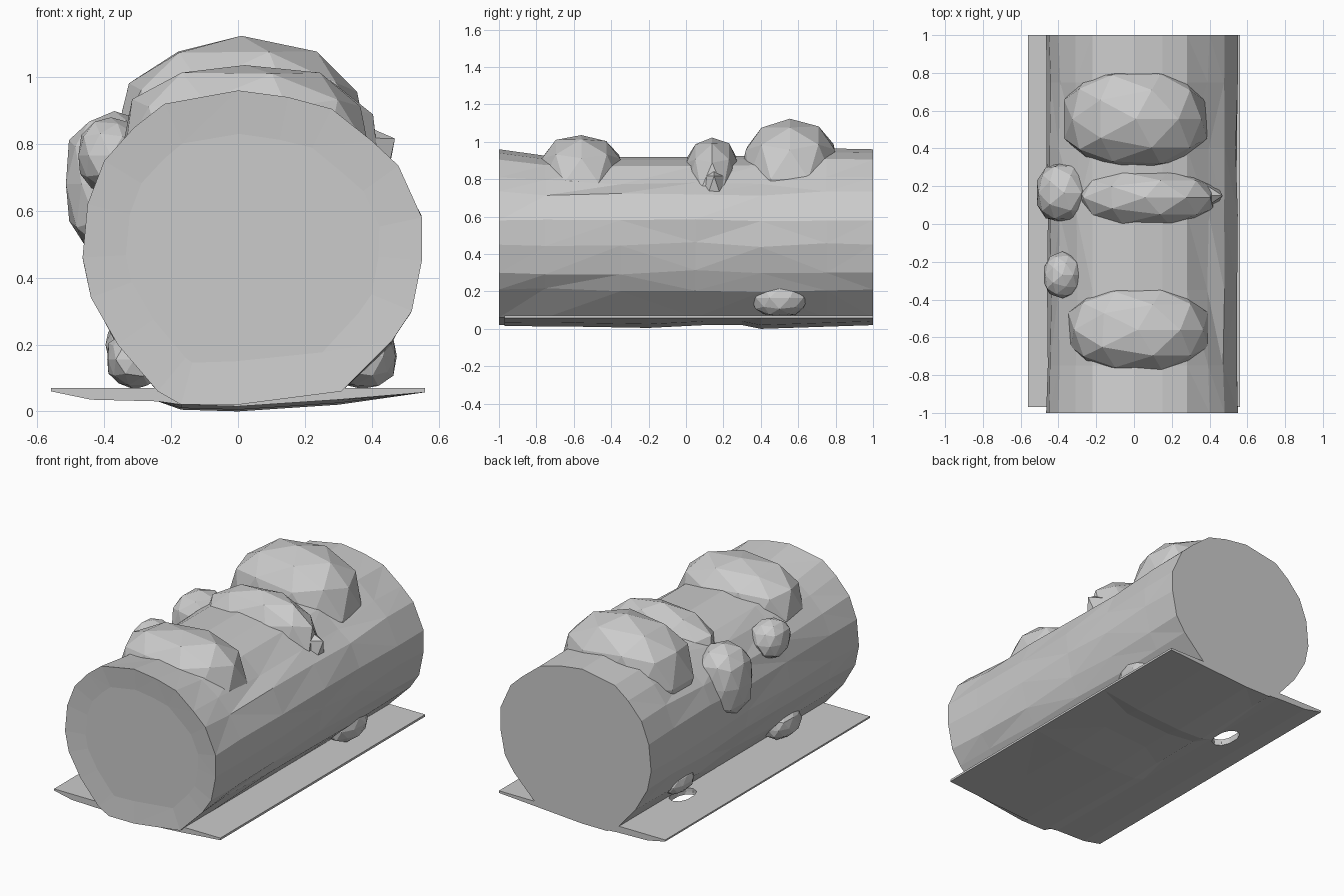
import bpy, bmesh, random
from mathutils import Vector

if "Cube" in bpy.data.objects:
    bpy.data.objects.remove(bpy.data.objects["Cube"])

random.seed(4)


def finish(name, bm):
    bmesh.ops.recalc_face_normals(bm, faces=bm.faces)
    me = bpy.data.meshes.new(name)
    bm.to_mesh(me)
    bm.free()
    ob = bpy.data.objects.new(name, me)
    bpy.context.collection.objects.link(ob)
    return ob


def loft(name, sections, inset=False):
    """Skin closed x-z profiles placed along y."""
    bm = bmesh.new()
    rings = [[bm.verts.new((x, y, z)) for x, z in prof] for y, prof in sections]
    n = len(rings[0])
    for a, b in zip(rings, rings[1:]):
        for i in range(n):
            j = (i + 1) % n
            bm.faces.new((a[i], a[j], b[j], b[i]))
    front = bm.faces.new(rings[0])
    bm.faces.new(rings[-1])
    bmesh.ops.recalc_face_normals(bm, faces=bm.faces)
    if inset:
        bmesh.ops.inset_region(bm, faces=[front], thickness=0.13, depth=-0.012)
    bmesh.ops.triangulate(bm, faces=[f for f in bm.faces if len(f.verts) == 4])
    return finish(name, bm)


def lump(name, centre, size, jitter=0.05, detail=2, power=0.9):
    """Faceted, slightly irregular boulder shape."""
    bm = bmesh.new()
    bmesh.ops.create_icosphere(bm, subdivisions=detail, radius=1)
    for v in bm.verts:
        k = 1 - random.uniform(0, jitter)
        v.co = Vector([c + s * k * (1 if p > 0 else -1) * abs(p) ** power
                       for c, s, p in zip(centre, size, v.co)])
    return finish(name, bm)


# Trunk lying along y, dipping a little between its ends
outline = [(0, .96), (.15, .94), (.28, .905), (.40, .81), (.48, .735), (.55, .58),
           (.55, .45), (.52, .30), (.46, .21), (.31, .06), (0, .02), (-.17, .02),
           (-.24, .06), (-.36, .20), (-.44, .34), (-.465, .46), (-.45, .62),
           (-.40, .75), (-.31, .85), (-.22, .92)]


def trunk_ring(top, wobble):
    ring = []
    for x, z in outline:
        if z > .6:
            z = .6 + (z - .6) * (top - .6) / .36
        if .1 < z < .85:
            x -= (1 if x > 0 else -1) * random.uniform(0, wobble)
            z += random.uniform(-wobble, wobble)
        ring.append((x, max(z, .02)))
    return ring


loft("log", [(-1, trunk_ring(.96, 0)), (-.75, trunk_ring(.925, .01)),
             (-.35, trunk_ring(.92, .015)), (.05, trunk_ring(.92, .015)),
             (.4, trunk_ring(.925, .015)), (.75, trunk_ring(.965, .01)),
             (1, trunk_ring(.96, 0))], inset=True)


# Thin ground sheet with a shallow, uneven underside
def sheet(low):
    return [(-.56, .07), (.56, .07), (.56, .057), (.3, low + .02), (0, low),
            (-.17, low + .005), (-.24, .03), (-.44, .035), (-.56, .06)]


ground = loft("ground_sheet", [(-.97, sheet(.015)), (-.6, sheet(.012)), (-.2, sheet(.005)),
                               (.1, sheet(.02)), (.3, sheet(.02)), (.4, sheet(0)),
                               (1, sheet(.02))])

# Small hole in the sheet beside the log
cutter = lump("hole_cutter", (-.30, .46, .05), (.06, .10, .2), 0)
mod = ground.modifiers.new("hole", 'BOOLEAN')
mod.object = cutter
mod.solver = 'EXACT'
cutter.hide_render = True
bpy.context.view_layer.objects.active = ground
ground.select_set(True)
bpy.ops.object.modifier_apply(modifier="hole")
bpy.data.objects.remove(cutter)

# Moss mounds on the top and upper left side
lump("moss_back", (.01, .555, .80), (.40, .28, .325), .05, power=.85)
lump("moss_front", (.02, -.56, .78), (.39, .25, .268), .05, power=.85)
lump("moss_band", (.06, .14, .745), (.38, .165, .285), .04, power=.85)
lump("moss_band_tip", (.33, .15, .76), (.16, .07, .12), .04, detail=1)
lump("moss_side", (-.37, .165, .68), (.155, .165, .22), .05, power=.8)
lump("moss_tuft", (-.38, -.27, .765), (.11, .125, .12), .08)

# Moss clumps low down where the log meets the ground
lump("root_moss_right", (.37, .5, .165), (.11, .16, .105), .08)
lump("root_moss_left_back", (-.33, .55, .20), (.07, .13, .07), .08)
lump("root_moss_left_front", (-.31, -.48, .155), (.09, .14, .09), .08)
